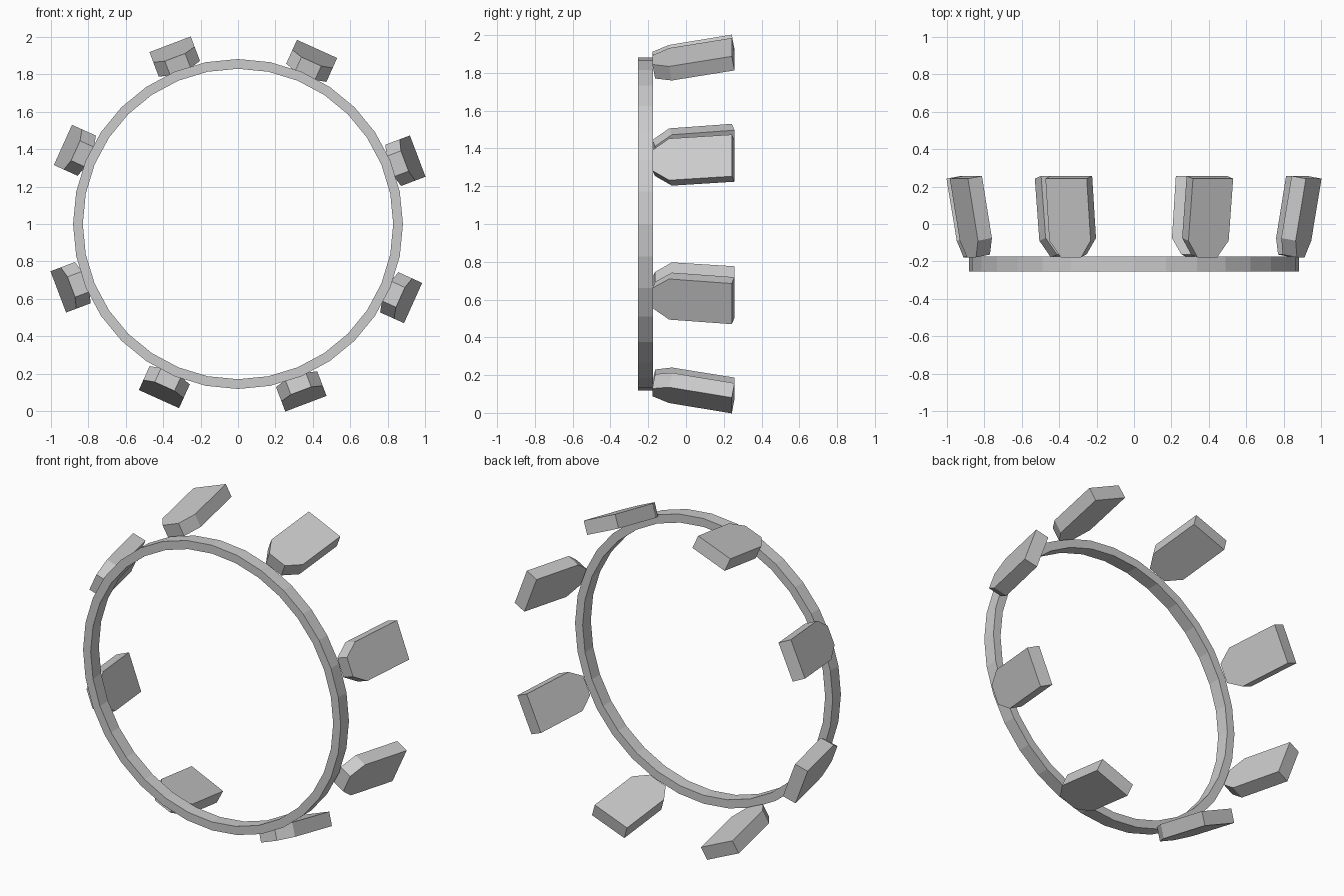
import bpy, bmesh, math
from mathutils import Matrix, Vector

if "Cube" in bpy.data.objects:
    bpy.data.objects.remove(bpy.data.objects["Cube"])

CENTRE_Z = 1.0


def add_object(name, bm):
    bmesh.ops.recalc_face_normals(bm, faces=bm.faces)
    mesh = bpy.data.meshes.new(name)
    bm.to_mesh(mesh)
    bm.free()
    ob = bpy.data.objects.new(name, mesh)
    bpy.context.collection.objects.link(ob)
    ob.location.z = CENTRE_Z
    return ob


# Ring: rectangular section swept round the y axis in 32 flat segments
def make_ring(r_in, r_out, y0, y1, segments=32):
    bm = bmesh.new()
    loops = []
    for i in range(segments):
        a = 2 * math.pi * i / segments
        loops.append([bm.verts.new((r * math.sin(a), y, r * math.cos(a)))
                      for r, y in ((r_in, y0), (r_out, y0), (r_out, y1), (r_in, y1))])
    for i in range(segments):
        a, b = loops[i], loops[(i + 1) % segments]
        for j in range(4):
            k = (j + 1) % 4
            bm.faces.new((a[j], a[k], b[k], b[j]))
    add_object("ring", bm)


# Blade: pointed plate, pitched outwards to the back, placed round the ring
def make_blade(name, angle):
    half, tip, length, shoulder, thick = 0.118, 0.058, 0.427, 0.09, 0.083
    outline = [(-tip, 0), (tip, 0), (half, shoulder), (half, length),
               (-half, length), (-half, shoulder)]
    bm = bmesh.new()
    face = bm.faces.new([bm.verts.new((x, y, 0)) for x, y in outline])
    ext = bmesh.ops.extrude_face_region(bm, geom=[face])
    verts = [v for v in ext["geom"] if isinstance(v, bmesh.types.BMVert)]
    bmesh.ops.translate(bm, verts=verts, vec=Vector((0, 0, -thick)))
    place = (Matrix.Rotation(angle, 4, 'Y')
             @ Matrix.Translation((0, -0.178, 0.953))
             @ Matrix.Rotation(math.radians(10), 4, 'X'))
    bmesh.ops.transform(bm, matrix=place, verts=bm.verts)
    add_object(name, bm)


make_ring(0.83, 0.882, -0.255, -0.175)
for i in range(8):
    make_blade(f"blade_{i + 1}", math.radians(24.3 + 45 * i))
